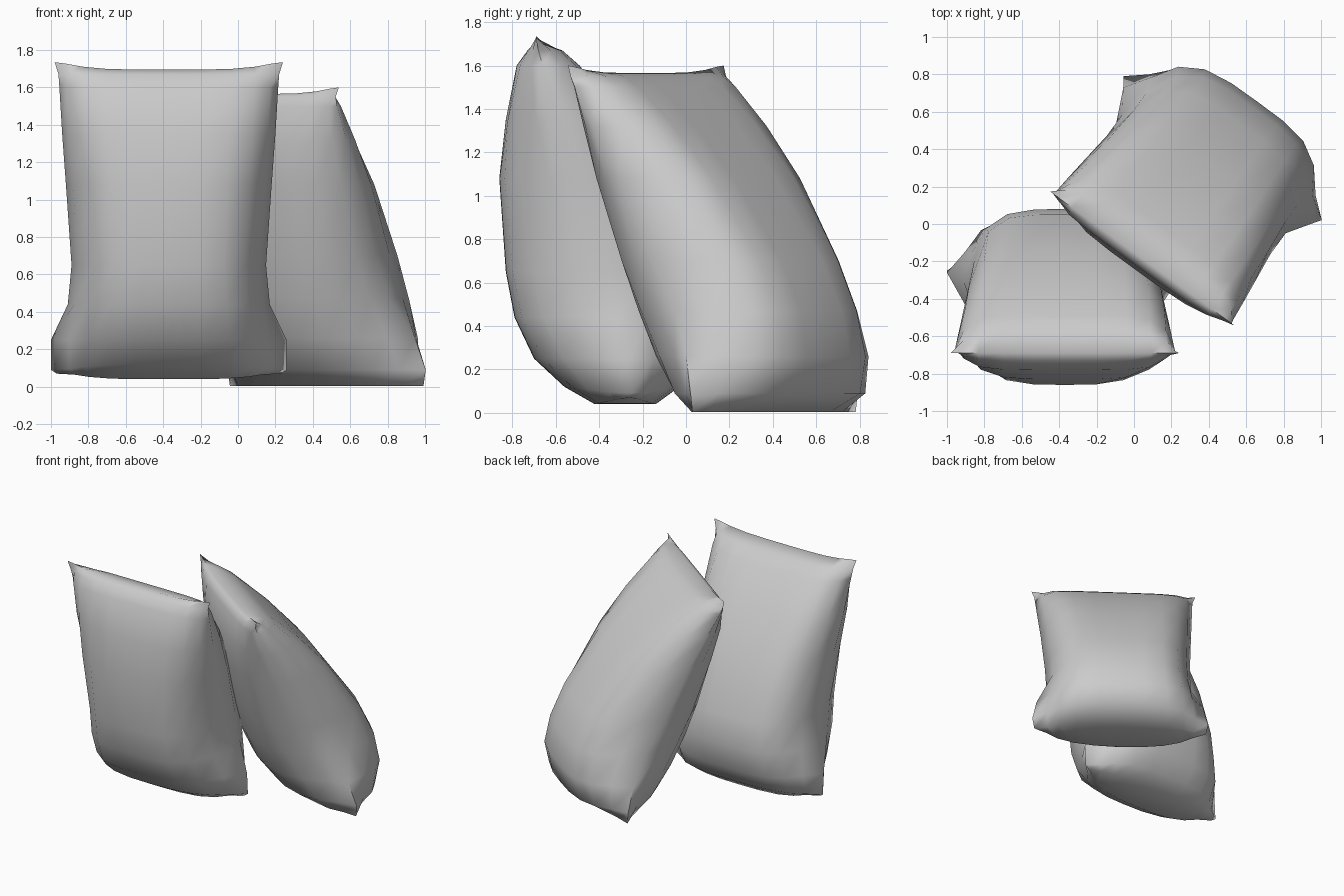
import bpy, bmesh, math
from mathutils import Vector

if "Cube" in bpy.data.objects:
    bpy.data.objects.remove(bpy.data.objects["Cube"])

# Columns across half the width, as fractions of the body width
COLS = [0, 0.3, 0.58, 0.8, 0.95]


def section(body, seam_w, front, seam, back, z, kf=4, kb=4, lift=0.0):
    """One ring of the sack: left seam, front sheet, right seam, back sheet.
    kf and kb set how square the front and back sheets are."""
    def sheet(depth, k):
        us = [-u for u in reversed(COLS[1:])] + COLS
        return [(u * body, seam + (depth - seam) * (1 - abs(u) ** k) ** 0.6,
                 z + lift * abs(u) ** 4) for u in us]
    return ([(-seam_w, seam, z + lift)] + sheet(front, kf)
            + [(seam_w, seam, z + lift)] + sheet(back, kb)[::-1])


def make_sack(name, levels, origin, angle):
    bm = bmesh.new()
    rings = [[bm.verts.new(p) for p in section(*lv)] for lv in levels]
    n = len(rings[0])
    # side walls
    for r0, r1 in zip(rings, rings[1:]):
        for i in range(n):
            j = (i + 1) % n
            bm.faces.new((r0[i], r0[j], r1[j], r1[i]))
    # base strip joining the front sheet to the back sheet
    base = rings[0]
    for i in range(n // 2):
        quad = [base[i], base[(n - i) % n], base[n - i - 1], base[i + 1]]
        bm.faces.new(list(dict.fromkeys(quad)))
    # close the top seam
    bmesh.ops.remove_doubles(bm, verts=bm.verts, dist=0.0005)
    bmesh.ops.recalc_face_normals(bm, faces=bm.faces)
    mesh = bpy.data.meshes.new(name)
    bm.to_mesh(mesh)
    bm.free()
    ob = bpy.data.objects.new(name, mesh)
    bpy.context.collection.objects.link(ob)
    ob.location = Vector(origin)
    ob.rotation_euler.z = angle
    bpy.ops.object.select_all(action='DESELECT')
    ob.select_set(True)
    bpy.context.view_layer.objects.active = ob
    bpy.ops.object.shade_smooth_by_angle(angle=math.radians(75))
    return ob


# Levels: body half width, seam half width, front, seam, back, height,
# front squareness, back squareness, corner lift
front_levels = [
    (0.53, 0.60, 0.27, 0.43, 0.55, 0.04, 3, 3, 0.03),
    (0.56, 0.63, 0.13, 0.44, 0.66, 0.12, 3, 3, -0.03),
    (0.56, 0.63, -0.01, 0.43, 0.74, 0.25, 3.5, 4),
    (0.53, 0.54, -0.10, 0.38, 0.77, 0.44, 4, 4),
    (0.51, 0.52, -0.14, 0.32, 0.74, 0.65, 4, 5),
    (0.54, 0.55, -0.17, 0.19, 0.55, 1.08, 4, 6),
    (0.56, 0.57, -0.14, 0.10, 0.39, 1.35, 5, 7),
    (0.57, 0.585, -0.09, 0.03, 0.20, 1.60, 7, 8),
    (0.57, 0.59, -0.04, 0.01, 0.12, 1.67, 8, 8),
    (0.58, 0.61, 0, 0, 0, 1.695, 4, 4, 0.04),
]
rear_levels = [
    (0.57, 0.64, 0.50, 0.73, 0.82, 0.005, 2.5, 3),
    (0.58, 0.655, 0.35, 0.73, 1.01, 0.09, 2.5, 3),
    (0.56, 0.62, 0.22, 0.68, 1.04, 0.26, 2.5, 4),
    (0.53, 0.54, 0.13, 0.56, 1.00, 0.47, 3, 4.5),
    (0.53, 0.54, 0.06, 0.42, 0.89, 0.70, 3.5, 5),
    (0.55, 0.56, -0.04, 0.25, 0.62, 1.08, 4, 6),
    (0.56, 0.575, -0.07, 0.12, 0.40, 1.32, 5, 7),
    (0.57, 0.585, -0.05, 0.02, 0.20, 1.50, 7, 8),
    (0.57, 0.59, -0.03, 0.0, 0.12, 1.55, 8, 8),
    (0.58, 0.61, 0, 0, 0, 1.565, 4, 4, 0.035),
]

make_sack("front_sack", front_levels, (-0.37, -0.69, 0), 0)
make_sack("rear_leaning_sack", rear_levels, (0.045, -0.185, 0), math.radians(-36))
